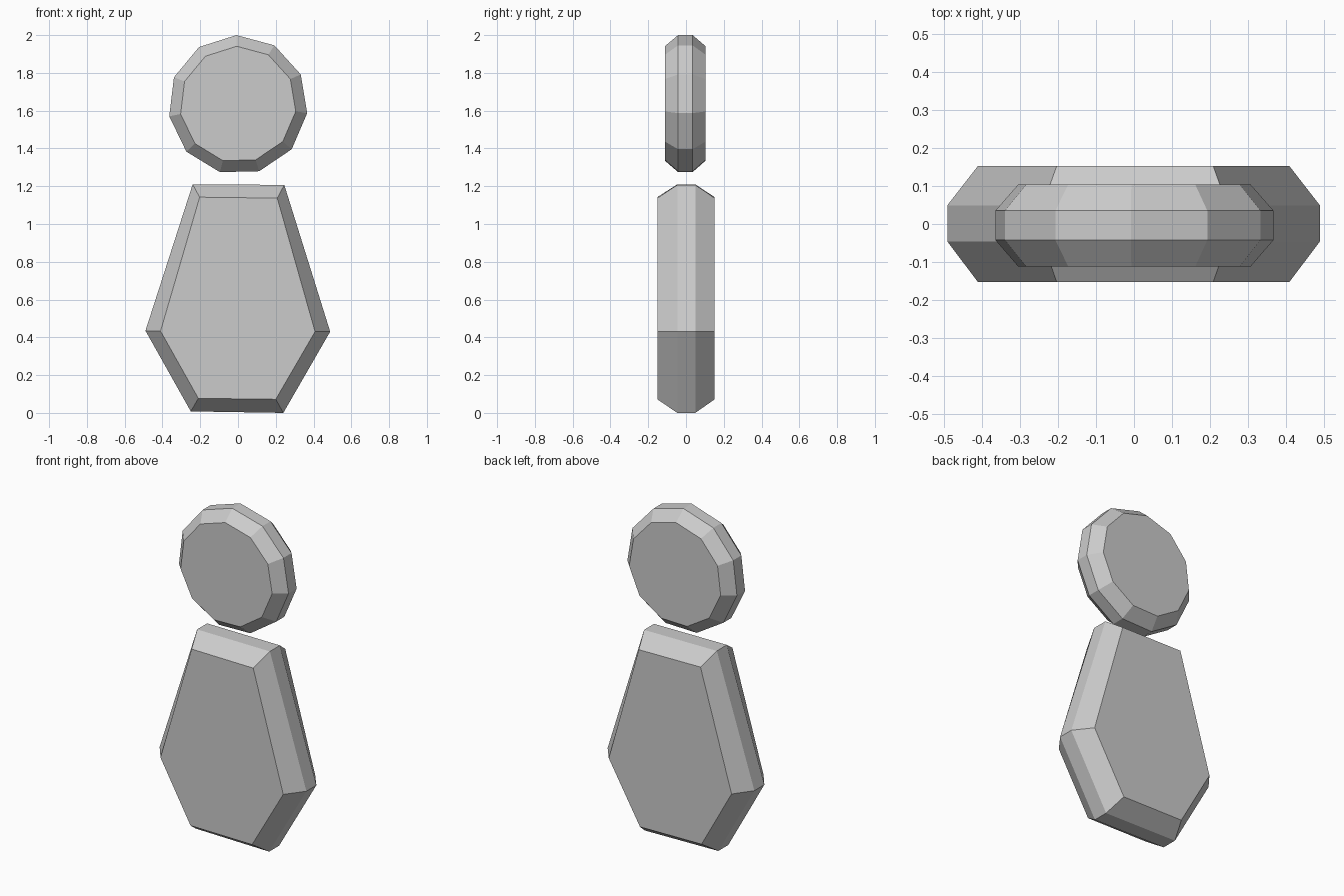
import bpy
import bmesh
from math import cos, sin, radians, tau

if "Cube" in bpy.data.objects:
    bpy.data.objects.remove(bpy.data.objects["Cube"])


def slab(name, outer, inner, ys):
    """Bevelled plate: small face, wide rim, wide rim, small face along y."""
    bm = bmesh.new()
    rings = []
    for prof, y in zip((inner, outer, outer, inner), ys):
        rings.append([bm.verts.new((x, y, z)) for x, z in prof])
    n = len(outer)
    for a, b in zip(rings, rings[1:]):
        for i in range(n):
            j = (i + 1) % n
            bm.faces.new((a[i], a[j], b[j], b[i]))
    bm.faces.new(rings[0])
    bm.faces.new(rings[-1])
    bmesh.ops.recalc_face_normals(bm, faces=bm.faces)
    mesh = bpy.data.meshes.new(name)
    bm.to_mesh(mesh)
    bm.free()
    obj = bpy.data.objects.new(name, mesh)
    bpy.context.collection.objects.link(obj)
    return obj


def polygon(radius, cz, sides, start):
    return [(radius * cos(radians(start) + tau * i / sides),
             cz + radius * sin(radians(start) + tau * i / sides))
            for i in range(sides)]


# Round head: eleven-sided bevelled disc
slab("head", polygon(0.369, 1.631, 11, 91.3), polygon(0.308, 1.633, 11, 91.3),
     (-0.112, -0.042, 0.035, 0.104))

# Tapered six-sided body
body_outer = [(-0.24, 1.21), (0.245, 1.207), (0.488, 0.43),
              (0.24, 0.0), (-0.25, 0.008), (-0.49, 0.435)]
body_inner = [(-0.203, 1.142), (0.208, 1.137), (0.408, 0.43),
              (0.20, 0.072), (-0.21, 0.077), (-0.41, 0.433)]
slab("body", body_outer, body_inner, (-0.152, -0.046, 0.049, 0.152))
